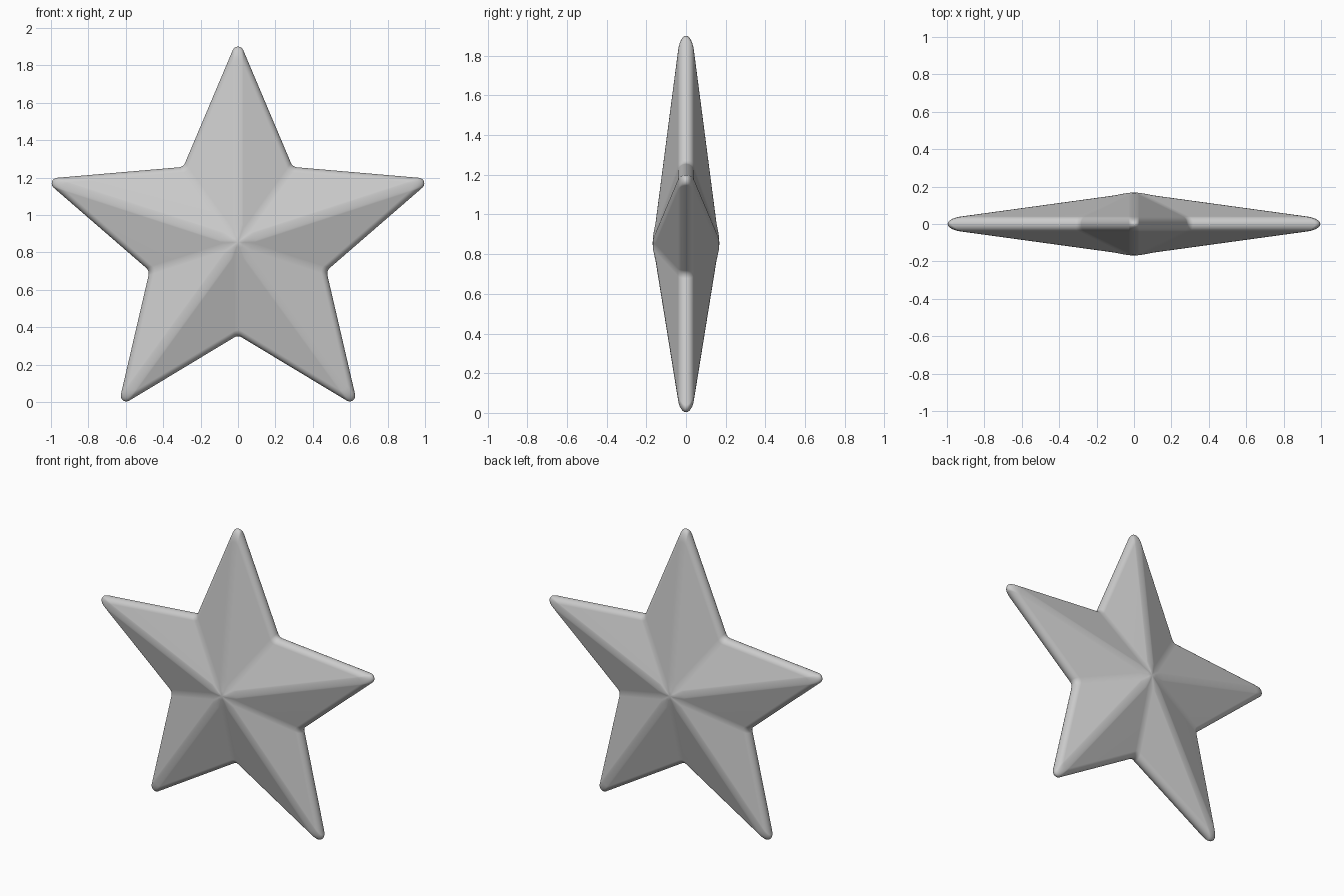
import bpy, bmesh
from math import sin, cos, pi, atan2, radians

if "Cube" in bpy.data.objects:
    bpy.data.objects.remove(bpy.data.objects["Cube"])

# Main dimensions of the sharp star before its corners are rounded
R_TIP, R_VALLEY, CZ = 1.093, 0.497, 0.855
TIP_FILLET, VALLEY_FILLET = 0.03, 0.04
RIM, APEX = 0.042, 0.173
SEG = 6
HALF = atan2(R_VALLEY * sin(pi / 5), R_TIP - R_VALLEY * cos(pi / 5))
HALF_V = HALF + pi / 5
APOTHEM = R_TIP * sin(HALF)


def outline(s):
    """Star scaled by s, with rounded tips and valleys, counter-clockwise."""
    f = min(1, s / 0.14)
    pts = []
    for k in range(10):
        a = pi / 2 + k * pi / 5
        tip = k % 2 == 0
        if tip:
            rad, half = TIP_FILLET * f, HALF
            c, face, way = R_TIP * s - rad / sin(half), a, 1
        else:
            rad, half = VALLEY_FILLET * f, HALF_V
            c, face, way = R_VALLEY * s + rad / sin(half), a + pi, -1
        for i in range(SEG + 1):
            t = face + way * (pi / 2 - half) * (2 * i / SEG - 1)
            pts.append((c * cos(a) + rad * cos(t), c * sin(a) + rad * sin(t)))
    return pts


# Half profile: rounded rim, then the straight slope up to the centre
profile = []
for i in range(7):
    t = radians(72) * i / 6
    profile.append((1 - RIM * (1 - cos(t)) / APOTHEM, RIM * sin(t)))
s0, y0 = profile[-1]
for s in (0.14, 0.045):
    profile.append((s, APEX + (y0 - APEX) * s / s0))

# Full stack of rings from front to back
stack = [(s, -y) for s, y in reversed(profile)] + profile[1:]

bm = bmesh.new()
rings = [[bm.verts.new((x, y, z + CZ)) for x, z in outline(s)] for s, y in stack]
n = len(rings[0])
for a, b in zip(rings, rings[1:]):
    for i in range(n):
        j = (i + 1) % n
        bm.faces.new((a[i], a[j], b[j], b[i]))

# Softened centre points on both sides
for ring, y in ((rings[0], -0.168), (rings[-1], 0.168)):
    top = bm.verts.new((0, y, CZ))
    for i in range(n):
        bm.faces.new((ring[i], ring[(i + 1) % n], top))
bmesh.ops.recalc_face_normals(bm, faces=bm.faces)
for face in bm.faces:
    face.smooth = True

mesh = bpy.data.meshes.new("star")
bm.to_mesh(mesh)
bm.free()
star = bpy.data.objects.new("star", mesh)
bpy.context.collection.objects.link(star)

# Keep the large facets even while the ridges stay soft
star.modifiers.new("even_facets", 'WEIGHTED_NORMAL')
